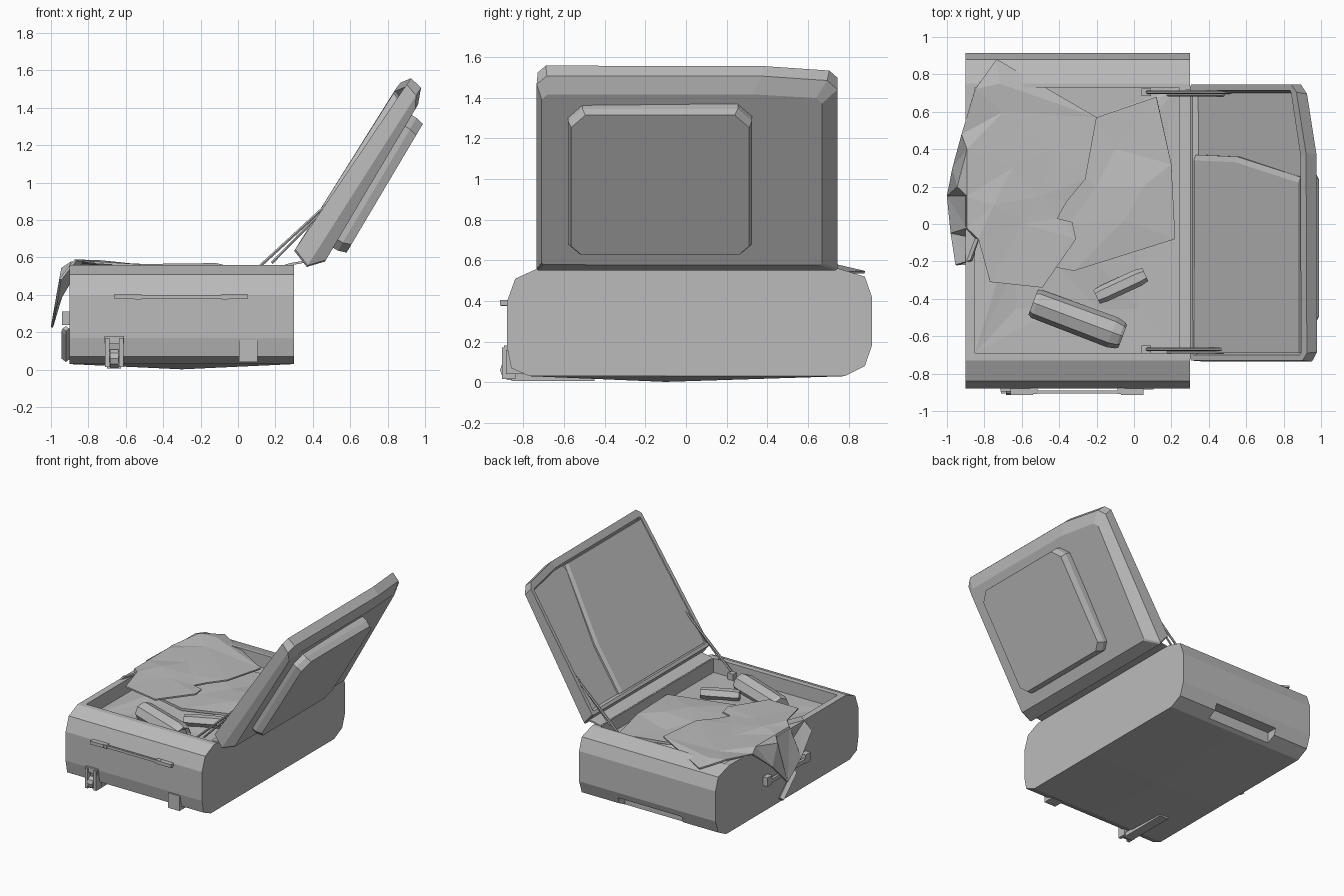
import bpy, bmesh, math, random
from mathutils import Vector
from mathutils.geometry import delaunay_2d_cdt

if "Cube" in bpy.data.objects:
    bpy.data.objects.remove(bpy.data.objects["Cube"])
random.seed(4)

grey = bpy.data.materials.new("grey")
grey.use_nodes = True
grey.diffuse_color = (0.5, 0.5, 0.5, 1)
grey.node_tree.nodes["Principled BSDF"].inputs["Base Color"].default_value = (0.5, 0.5, 0.5, 1)


def make(name, bm):
    bmesh.ops.recalc_face_normals(bm, faces=bm.faces)
    me = bpy.data.meshes.new(name)
    bm.to_mesh(me)
    bm.free()
    me.materials.append(grey)
    ob = bpy.data.objects.new(name, me)
    bpy.context.collection.objects.link(ob)
    return ob


def loft(name, rings):
    """Skin closed rings of equal length and cap both ends."""
    bm = bmesh.new()
    loops = [[bm.verts.new(p) for p in r] for r in rings]
    for a, b in zip(loops, loops[1:]):
        for i in range(len(a)):
            j = (i + 1) % len(a)
            bm.faces.new((a[i], a[j], b[j], b[i]))
    bm.faces.new(loops[0])
    bm.faces.new(loops[-1])
    return make(name, bm)


def box(name, x0, x1, y0, y1, z0, z1):
    return loft(name, [[(x0, y0, z), (x1, y0, z), (x1, y1, z), (x0, y1, z)] for z in (z0, z1)])


def tube(name, a, b, profile, sides=8):
    """Turned shape along a-b; profile lists (fraction, radius)."""
    a, b = Vector(a), Vector(b)
    turn = (b - a).to_track_quat('Z', 'Y')
    rings = []
    for t, r in profile:
        ring = []
        for k in range(sides):
            ang = math.tau * k / sides
            ring.append(a.lerp(b, t) + turn @ Vector((r * math.cos(ang), r * math.sin(ang), 0)))
        rings.append(ring)
    return loft(name, rings)


def cut(ob, cutter):
    m = ob.modifiers.new("cut", 'BOOLEAN')
    m.operation, m.solver, m.object = 'DIFFERENCE', 'EXACT', cutter
    bpy.context.view_layer.update()
    me = bpy.data.meshes.new_from_object(ob.evaluated_get(bpy.context.evaluated_depsgraph_get()))
    ob.modifiers.clear()
    ob.data = me
    bpy.data.objects.remove(cutter)


# Case base: chamfered section, belly sagging in the middle
section = [(-.88, .17), (-.86, .07), (-.77, .03), (-.1, .03), (.78, .03), (.88, .08), (.915, .18),
           (.915, .42), (.88, .52), (.75, .56), (-.73, .56), (-.84, .51), (-.88, .40)]
rings = []
for x, sag in ((-.9, 0), (-.3, .028), (.3, 0)):
    rings.append([(x, y, z - (sag if y == -.1 else 0)) for y, z in section])
base = loft("case_base", rings)
cut(base, box("opening_cutter", -.85, .24, -.69, .73, .42, .8))
cut(base, box("foot_notch_cutter", -.59, -.03, .81, 1, -.1, .13))


# Lid, built in its own tilted frame: u up the lid, n outward; back top corner sags
def lid_point(u, y, n):
    sag = max(0, y - .35) / .4 * (u - .7) / 1.1
    u, n = u - .055 * sag, n - .04 * sag
    return (.51 * u + .86 * n, y, .86 * u - .51 * n)


def plate_ring(u0, u1, y0, y1, n, top, bottom, wedge=0):
    """Chamfered outline; wedge pushes the hinge end inward."""
    pts = [(u0 + bottom, y0), (u0, y0 + bottom), (u0, y1 - bottom), (u0 + bottom, y1), (u1 - top, y1),
           (u1, y1 - top), (u1, y0 + .75 * (y1 - y0)), (u1, y0 + top), (u1 - top, y0)]
    return [lid_point(u, y, n - wedge * (1.81 - u) / 1.11) for u, y in pts]


# From the sunken lining, over the rim, to the outer shell
loft("lid", [plate_ring(.74, 1.735, -.69, .70, .035, .01, .01, .075),
             plate_ring(.725, 1.755, -.70, .715, .0, .01, .01, .066),
             plate_ring(.70, 1.812, -.73, .745, .0, .04, .01, .066),
             plate_ring(.66, 1.797, -.735, .745, .073, .05, .01, .036),
             plate_ring(.735, 1.71, -.71, .67, .105, .03, .01)])
loft("lid_outer_pocket", [plate_ring(.82, 1.645, -.58, .325, .09, .07, .05),
                          plate_ring(.82, 1.645, -.58, .325, .135, .07, .05),
                          plate_ring(.835, 1.635, -.565, .31, .18, .07, .05)])

# Elastic pocket inside the lid, with a slanting thick mouth
pocket = []
for n, d in ((.04, .0), (.012, .0), (.0, .03)):
    outline = [(.735, -.69), (.735, .37 - d), (1.13, .36 - d), (1.735, .25 - d), (1.735, -.69)]
    pocket.append([lid_point(u, y, n - .066 * (1.81 - u) / 1.11) for u, y in outline])
loft("lid_inner_pocket", pocket)

# Hinge flap between base and lid
loft("hinge_flap", [[(x, y, z + t) for y, t in ((-.69, 0), (.72, 0), (.72, .012), (-.69, .012))]
                    for x, z in ((.25, .55), (.29, .56), (.36, .572))])

# Lid stays with their brackets
for side, y in (("right", -.67), ("left", .705)):
    tube("lid_stay_" + side, (.07, y, .51), (.56, y, .96), [(0, .009), (1, .009)], 6)
    tube("lid_stay_rod_" + side, (.18, y - .015, .57), (.48, y - .015, .875), [(0, .008), (1, .008)], 6)
    box("stay_bracket_" + side, .04, .09, y - .02, y + .02, .45, .50)


def sheet(name, outline, inner, height, thick):
    """Crumpled cloth: triangulated outline lifted by a height rule."""
    pts = [Vector(p) for p in outline + inner]
    verts, _, faces, *_ = delaunay_2d_cdt(pts, [], [list(range(len(outline)))], 1, 1e-5)
    bm = bmesh.new()
    vs = [bm.verts.new((p.x, p.y, height(p.x, p.y))) for p in verts]
    for f in faces:
        bm.faces.new([vs[i] for i in f])
    ob = make(name, bm)
    m = ob.modifiers.new("thickness", 'SOLIDIFY')
    m.thickness, m.offset = thick, 0


# Packed clothes layers
floor_grid = [(-.85 + .218 * i, -.69 + .237 * j) for i in range(1, 5) for j in range(1, 6)]
sheet("packed_clothes", [(-.85, -.69), (.24, -.69), (.24, .73), (-.85, .73)], floor_grid,
      lambda x, y: .455 + random.uniform(-.015, .02), .01)
sheet("folded_trousers", [(-.6, .5), (-.2, .57), (.12, .68), (.2, .32), (.22, -.08), (-.32, -.25), (-.6, -.2)],
      [(-.1, .4), (.05, .2), (-.05, .02), (-.2, .2), (-.35, 0)],
      lambda x, y: .50 + random.uniform(-.015, .02), .02)


def drape(x, y):
    if x < -.94:
        return .54 - 5.7 * (-.94 - x)
    if x < -.88:
        return .58 - .66 * (-.88 - x)
    fall = .055 * (x + .88) + .28 * max(0, y - .75)
    return .578 - fall + random.uniform(-.008, .01)


sheet("draped_shirt", [(-.735, .88), (-.85, .72), (-.92, .48), (-.965, .30), (-.995, .15), (-.975, -.05), (-.95, -.22),
                       (-.87, -.195), (-.83, -.08), (-.77, -.31), (-.49, -.34), (-.31, -.08), (-.33, .01),
                       (-.41, .03), (-.36, .12), (-.26, .24), (-.2, .57)],
      [(-.89, .4), (-.89, .15), (-.89, -.02), (-.94, .2), (-.7, .6), (-.72, .75), (-.65, .3), (-.6, 0),
       (-.45, .4), (-.5, .15), (-.75, .1)],
      drape, .012)

# Bottle and small tube lying on the clothes
tube("bottle", (-.54, -.42, .485), (-.06, -.60, .485),
     [(0, .07), (.04, .08), (.88, .085), (.97, .075), (1, .065), (.96, .045)])
tube("small_tube", (-.20, -.39, .495), (.06, -.27, .495), [(0, .04), (.15, .046), (.85, .046), (1, .038)], 6)

# Front carrying handle
box("front_handle_bar", -.64, .03, -.905, -.89, .38, .40)
for side, x in (("right", -.60), ("left", -.01)):
    box("front_handle_end_" + side, x - .06, x + .06, -.915, -.87, .378, .405)
for side, x in (("right", -.535), ("left", -.07)):
    box("front_handle_stud_" + side, x - .018, x + .018, -.91, -.87, .376, .406)

# Handle and hanging tag on the end face
box("end_handle_bar", -.94, -.92, -.20, .30, .25, .28)
for side, y in (("front", -.19), ("back", .29)):
    box("end_handle_mount_" + side, -.94, -.89, y - .03, y + .03, .24, .31)
tube("end_tag", (-.92, -.05, .22), (-.92, .12, .06), [(0, .018), (.1, .025), (1, .025)], 4)

# Caster, its runner, and skid on the front lower edge
for side, x in (("right", -.70), ("left", -.625)):
    box("caster_cheek_" + side, x - .012, x + .012, -.905, -.84, .015, .17)
box("caster_cap", -.715, -.61, -.895, -.85, .14, .18)
tube("caster_wheel", (-.685, -.865, .06), (-.64, -.865, .06), [(0, .05), (1, .05)], 10)
box("caster_runner", -.70, -.625, -.86, -.45, .006, .04)
box("front_skid", .005, .105, -.885, -.80, .04, .16)
